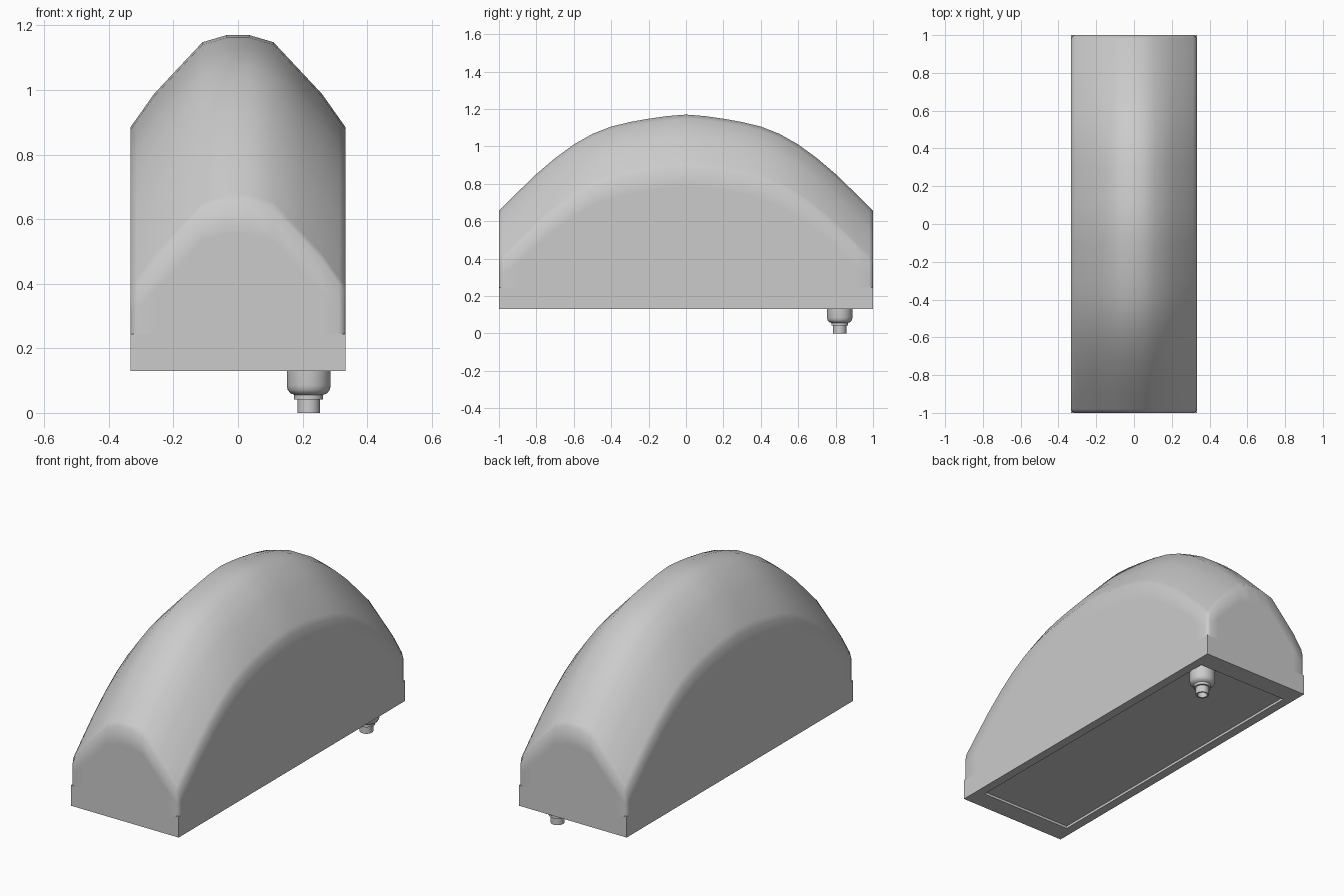
import bpy, bmesh, math

if "Cube" in bpy.data.objects:
    bpy.data.objects.remove(bpy.data.objects["Cube"])

grey = bpy.data.materials.new("light grey")
grey.diffuse_color = (0.6, 0.6, 0.6, 1)
grey.use_nodes = True
grey.node_tree.nodes["Principled BSDF"].inputs["Base Color"].default_value = grey.diffuse_color

HX, HY = 0.333, 1.0          # half width, half length
Z0, Z1 = 0.13, 0.245         # base underside, base top


def finish(name, bm, angle=None):
    bmesh.ops.recalc_face_normals(bm, faces=bm.faces)
    mesh = bpy.data.meshes.new(name)
    bm.to_mesh(mesh)
    bm.free()
    mesh.materials.append(grey)
    ob = bpy.data.objects.new(name, mesh)
    bpy.context.collection.objects.link(ob)
    for o in bpy.context.selected_objects:
        o.select_set(False)
    bpy.context.view_layer.objects.active = ob
    ob.select_set(True)
    if angle is None:
        bpy.ops.object.shade_smooth()
    else:
        bpy.ops.object.shade_smooth_by_angle(angle=math.radians(angle))
    return ob


def mirrored(points):
    """Half profile (position, height) extended to the negative side."""
    return [(-p, h) for p, h in reversed(points) if p > 0] + points


# Domed cover: arch along y combined with a cross-section along x
arch = mirrored([(0, 1.17), (0.1, 1.162), (0.2, 1.148), (0.3, 1.13), (0.4, 1.106),
                 (0.5, 1.067), (0.6, 1.01), (0.7, 0.937), (0.8, 0.852),
                 (0.9, 0.755), (0.98, 0.675), (HY, 0.655)])
section = mirrored([(0.035, 0), (0.11, -0.022), (0.2, -0.118), (0.26, -0.182),
                    (0.313, -0.257), (HX, -0.285)])

bm = bmesh.new()
nx, ny = len(section), len(arch)
top = []
for j, (y, f) in enumerate(arch):
    row = []
    for i, (x, g) in enumerate(section):
        # ease the four upright corners inwards
        c = 0.006 if i in (0, nx - 1) and j in (0, ny - 1) else 0
        row.append(bm.verts.new((x - math.copysign(c, x), y - math.copysign(c, y), f + g)))
    top.append(row)
for j in range(ny - 1):
    for i in range(nx - 1):
        bm.faces.new((top[j][i], top[j][i + 1], top[j + 1][i + 1], top[j + 1][i]))

# Cover walls: a narrow blending strip, then flat down to the base
rim = (top[0] + [top[j][-1] for j in range(1, ny)]
       + list(reversed(top[-1][:-1])) + [top[j][0] for j in range(ny - 2, 0, -1)])
strip = [bm.verts.new((v.co.x, v.co.y, v.co.z - min(0.1, (v.co.z - Z1) * 0.5))) for v in rim]
foot = [bm.verts.new((v.co.x, v.co.y, Z1)) for v in rim]
for a, b in ((rim, strip), (strip, foot)):
    for k in range(len(rim)):
        n = (k + 1) % len(rim)
        bm.faces.new((a[k], b[k], b[n], a[n]))
bm.faces.new(foot)
for e in bm.edges:
    if all(abs(v.co.z - Z1) < 1e-5 for v in e.verts):
        e.smooth = False
finish("domed_cover", bm)

# Base tray with a shallow recess underneath
bm = bmesh.new()
loops = [[bm.verts.new((sx * hx, sy * hy, z)) for sx, sy in ((-1, -1), (1, -1), (1, 1), (-1, 1))]
         for hx, hy, z in ((HX, HY, Z1), (HX, HY, Z0),
                           (HX - 0.05, HY - 0.11, Z0), (HX - 0.05, HY - 0.11, Z0 + 0.014))]
for a, b in zip(loops, loops[1:]):
    for k in range(4):
        n = (k + 1) % 4
        bm.faces.new((a[k], b[k], b[n], a[n]))
bm.faces.new(loops[0])
bm.faces.new(loops[-1])
finish("base_tray", bm, 30)

# Cable connector: stepped, hollow-ended turned part
profile = [(0.068, 0.148), (0.068, 0.085), (0.065, 0.071), (0.057, 0.061), (0.045, 0.056),
           (0.045, 0.041), (0.035, 0.041), (0.035, 0.0), (0.026, 0.0), (0.026, 0.04)]
bm = bmesh.new()
N = 32
rings = [[bm.verts.new((0.219 + r * math.cos(2 * math.pi * k / N),
                        0.822 + r * math.sin(2 * math.pi * k / N), z)) for k in range(N)]
         for r, z in profile]
for a, b in zip(rings, rings[1:]):
    for k in range(N):
        n = (k + 1) % N
        bm.faces.new((a[k], b[k], b[n], a[n]))
bm.faces.new(rings[0])
bm.faces.new(rings[-1])
finish("cable_connector", bm, 35)
